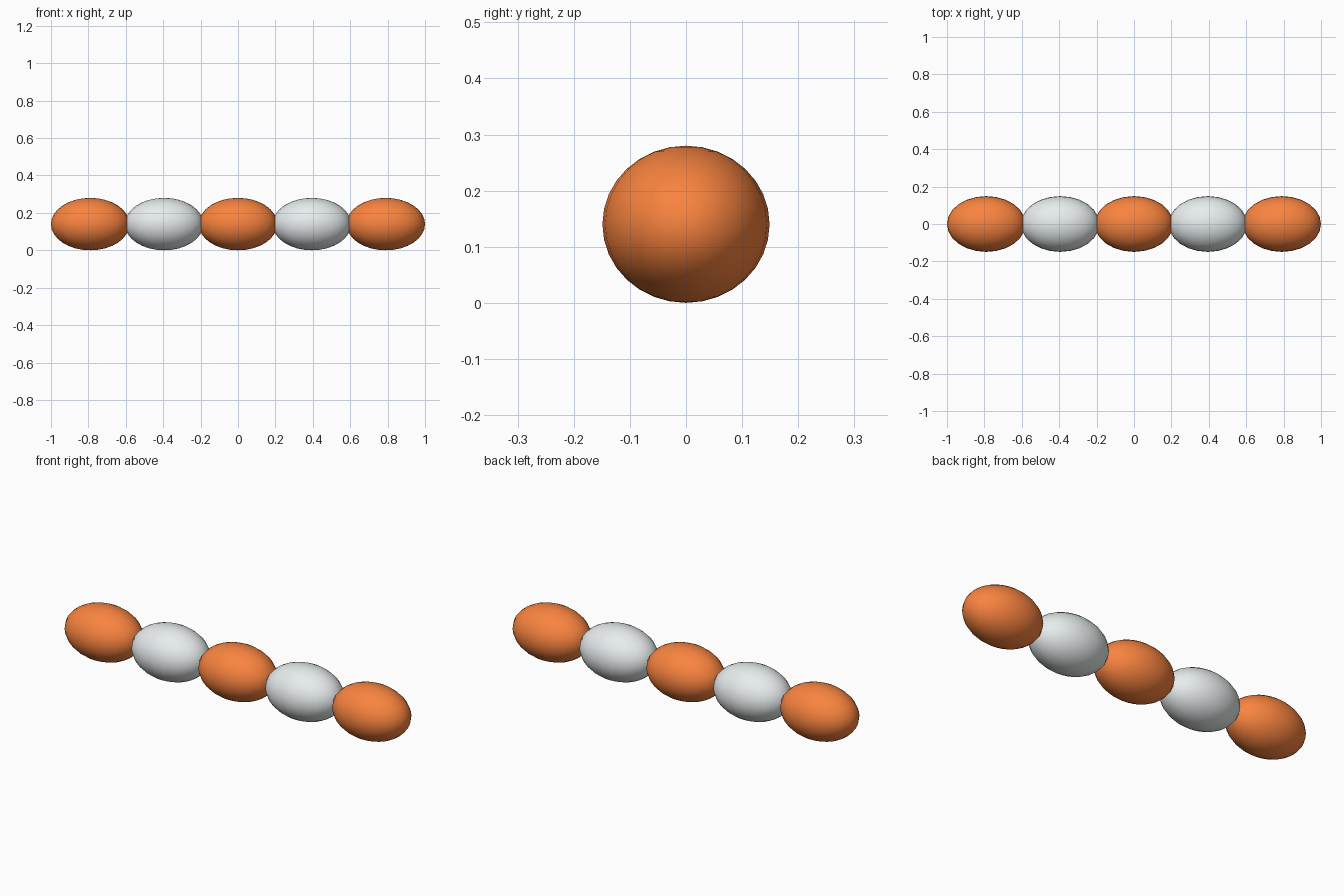
import bpy

if "Cube" in bpy.data.objects:
    bpy.data.objects.remove(bpy.data.objects["Cube"])


def material(name, color):
    mat = bpy.data.materials.new(name)
    mat.diffuse_color = color
    mat.use_nodes = True
    mat.node_tree.nodes["Principled BSDF"].inputs["Base Color"].default_value = mat.diffuse_color
    return mat


orange = material("orange", (0.95, 0.23, 0.05, 1))
white = material("pale_grey", (0.80, 0.84, 0.84, 1))

SPACING = 0.395

# Row of overlapping egg-shaped segments, alternating colours
for i in range(5):
    bpy.ops.mesh.primitive_uv_sphere_add(
        segments=24, ring_count=16, radius=1,
        location=((i - 2) * SPACING, 0, 0.14))
    seg = bpy.context.object
    seg.name = f"body_segment_{i + 1}"
    seg.scale = (0.21, 0.149, 0.14)
    bpy.ops.object.transform_apply(location=False, rotation=False, scale=True)
    bpy.ops.object.shade_smooth()
    seg.data.materials.append(orange if i % 2 == 0 else white)
